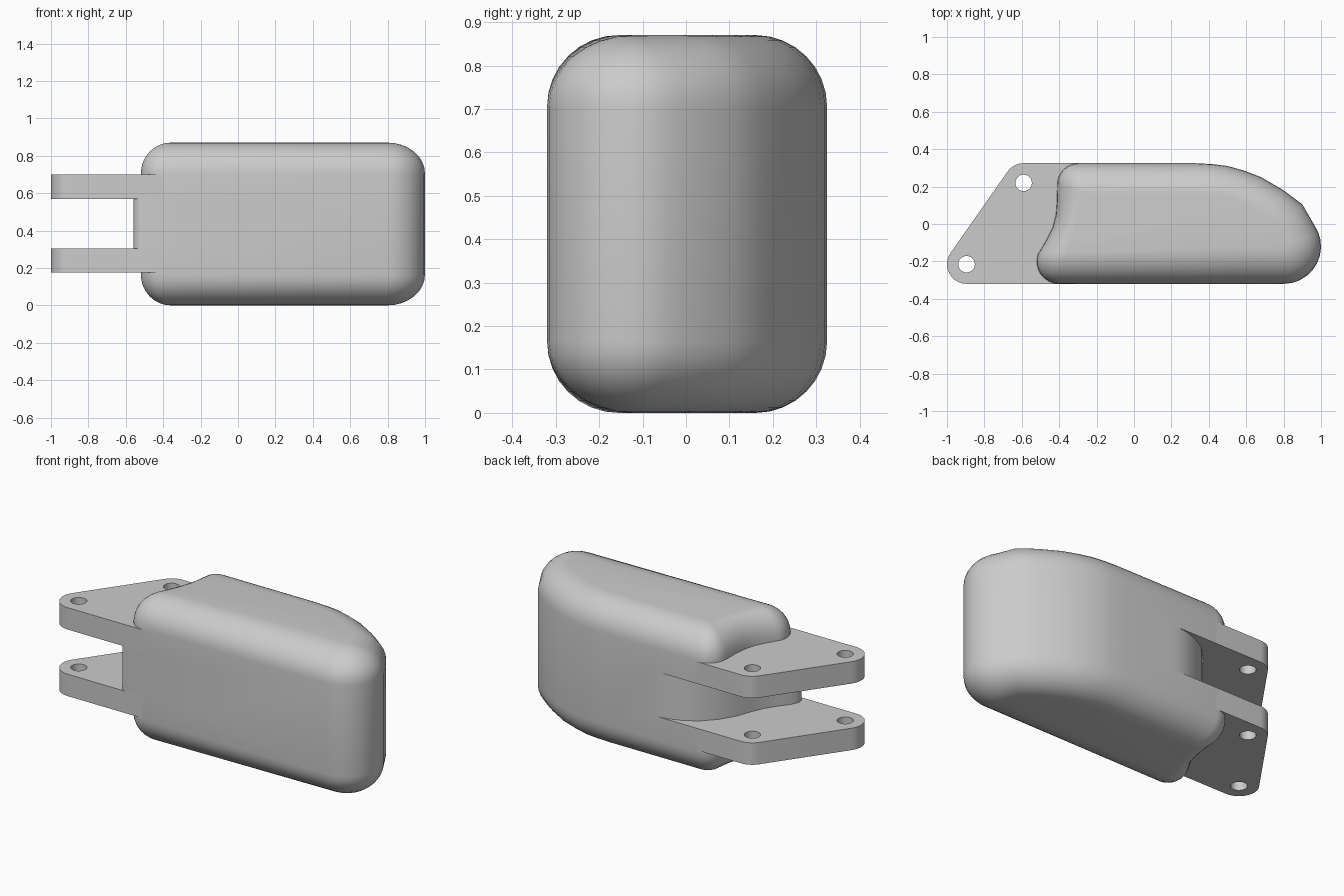
import bpy, bmesh, math
from mathutils import Vector

old = bpy.data.objects.get("Cube")
if old:
    bpy.data.objects.remove(old)

grey = bpy.data.materials.new("plain grey")
grey.use_nodes = True
grey.diffuse_color = (0.6, 0.6, 0.6, 1)
grey.node_tree.nodes["Principled BSDF"].inputs["Base Color"].default_value = (0.6, 0.6, 0.6, 1)


def arc(cx, cy, r, a0, a1, n=8):
    angles = [math.radians(a0 + (a1 - a0) * i / n) for i in range(n + 1)]
    return [Vector((cx + r * math.cos(a), cy + r * math.sin(a))) for a in angles]


def loft(name, layers):
    """Closed solid from matching outlines, each a (z, points) pair."""
    bm = bmesh.new()
    rings = [[bm.verts.new((p.x, p.y, z)) for p in pts] for z, pts in layers]
    n = len(rings[0])
    for low, high in zip(rings, rings[1:]):
        for i in range(n):
            j = (i + 1) % n
            bm.faces.new((low[i], low[j], high[j], high[i]))
    bm.faces.new(rings[0][::-1])
    bm.faces.new(rings[-1])
    bmesh.ops.remove_doubles(bm, verts=bm.verts, dist=0.0005)
    bmesh.ops.recalc_face_normals(bm, faces=bm.faces)
    mesh = bpy.data.meshes.new(name)
    bm.to_mesh(mesh)
    bm.free()
    mesh.materials.append(grey)
    obj = bpy.data.objects.new(name, mesh)
    bpy.context.collection.objects.link(obj)
    return obj


def activate(obj):
    bpy.ops.object.select_all(action='DESELECT')
    obj.select_set(True)
    bpy.context.view_layer.objects.active = obj


def cut(obj, cutter):
    mod = obj.modifiers.new("cut", 'BOOLEAN')
    mod.operation, mod.solver, mod.object = 'DIFFERENCE', 'EXACT', cutter
    activate(obj)
    bpy.ops.object.modifier_apply(modifier=mod.name)
    bpy.data.objects.remove(cutter)


def smooth(obj):
    activate(obj)
    bpy.ops.object.shade_smooth_by_angle(angle=math.radians(32))


HEIGHT, FILLET = 0.87, 0.165
SLOT = (0.305, 0.57)

# Body outline paired with the flat top outline, counter-clockwise
nose = arc(0.80, -0.12, 0.2, -90, 35, 10)
slope = [Vector(p) for p in ((0.90, 0.105), (0.80, 0.18), (0.68, 0.25), (0.59, 0.285),
                             (0.5, 0.31), (0.42, 0.32), (0.33, 0.325))]
slope_in = [Vector(p) for p in ((0.78, -0.01), (0.70, 0.05), (0.60, 0.105), (0.53, 0.13),
                                (0.46, 0.15), (0.40, 0.157), (0.33, 0.16))]
heel = arc(-0.295, 0.21, 0.115, 90, 180)
waist = [Vector(p) for p in ((-0.411, 0.13), (-0.417, 0.05), (-0.435, -0.02),
                             (-0.465, -0.08), (-0.5, -0.14))]
toe = arc(-0.40, -0.2, 0.12, 160, 270)
heel_in, toe_in = Vector((-0.25, 0.16)), Vector((-0.36, -0.155))
outer = nose + slope + heel + waist + toe
inner = ([Vector((0.80, -0.12))] * len(nose) + slope_in + [heel_in] * len(heel)
         + [heel_in.lerp(toe_in, t) for t in (0.2, 0.4, 0.6, 0.75, 0.9)]
         + [toe_in] * len(toe))

# Rounded body, with the fillet stepped through a quarter turn
STEPS = 8
quarter = [math.pi / 2 * i / STEPS for i in range(STEPS + 1)]
lower = [(FILLET * (1 - math.cos(a)), [p.lerp(q, 1 - math.sin(a)) for p, q in zip(outer, inner)])
         for a in quarter]
upper = [(HEIGHT - z, pts) for z, pts in reversed(lower)]
body = loft("body", lower + upper)

# Slot between the hinge plates
box = [Vector(p) for p in ((-0.8, -0.5), (0, -0.5), (0, 0.5), (-0.8, 0.5))]
cut(body, loft("slot_cutter", [(z, box) for z in SLOT]))
smooth(body)

# Curved hinge core filling the slot
core_outline = [Vector(p) for p in (
    (0, -0.32), (0, 0.325), (-0.04, 0.325), (-0.1, 0.315), (-0.18, 0.288), (-0.26, 0.238),
    (-0.33, 0.165), (-0.385, 0.075), (-0.415, -0.01), (-0.45, -0.09), (-0.5, -0.165),
    (-0.54, -0.215))] + arc(-0.51, -0.27, 0.05, 150, 270, 6)
core = loft("hinge_core", [(z, core_outline) for z in SLOT])
smooth(core)

# Two hinge plates, each with two pin holes
pins = ((-0.895, -0.215), (-0.59, 0.22))
plate_outline = ([Vector((-0.39, -0.32)), Vector((-0.29, 0.325))]
                 + arc(*pins[1], 0.105, 90, 145) + arc(*pins[0], 0.105, 145, 270, 12))
for name, z0, z1 in (("lower_hinge_plate", 0.175, SLOT[0]), ("upper_hinge_plate", SLOT[1], 0.70)):
    plate = loft(name, [(z0, plate_outline), (z1, plate_outline)])
    for x, y in pins:
        circle = arc(x, y, 0.044, 0, 345, 23)
        cut(plate, loft("pin_cutter", [(z0 - 0.05, circle), (z1 + 0.05, circle)]))
    smooth(plate)
